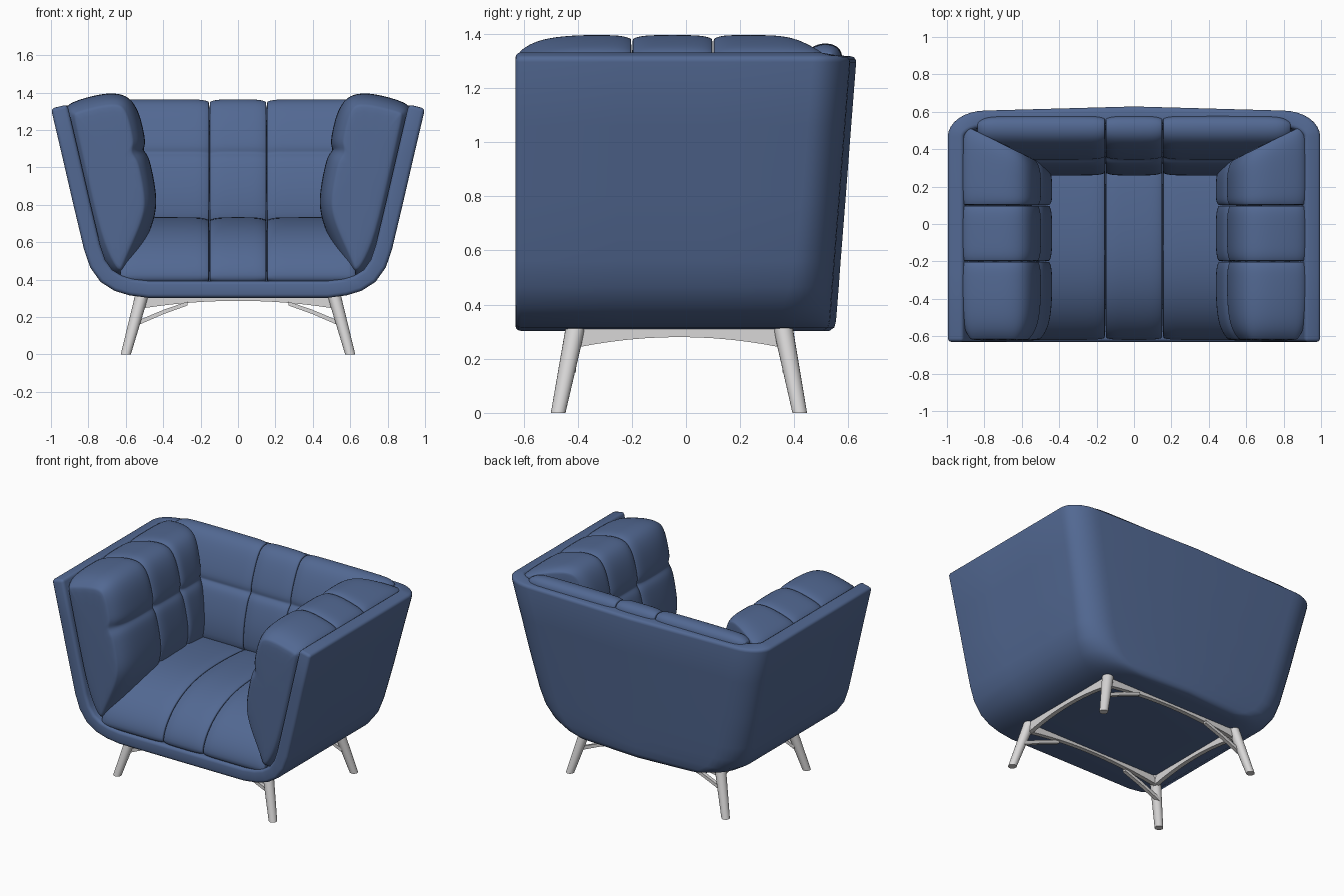
import bpy, bmesh, math
from mathutils import Vector

if "Cube" in bpy.data.objects:
    bpy.data.objects.remove(bpy.data.objects["Cube"])


def material(name, rgb):
    m = bpy.data.materials.new(name)
    m.diffuse_color = (*rgb, 1)
    m.use_nodes = True
    m.node_tree.nodes["Principled BSDF"].inputs["Base Color"].default_value = m.diffuse_color
    return m


BLUE = material("blue fabric", (0.085, 0.14, 0.29))
GREY = material("pale grey legs", (0.69, 0.68, 0.68))


def finish(name, bm, mat, smooth=True):
    me = bpy.data.meshes.new(name)
    bm.to_mesh(me)
    bm.free()
    me.materials.append(mat)
    for p in me.polygons:
        p.use_smooth = smooth
    ob = bpy.data.objects.new(name, me)
    bpy.context.scene.collection.objects.link(ob)
    return ob


def loft(bm, rings, closed):
    rows = [[bm.verts.new(p) for p in r] for r in rings]
    n = len(rows[0])
    for a, b in zip(rows, rows[1:]):
        for i in range(n if closed else n - 1):
            j = (i + 1) % n
            bm.faces.new((a[i], a[j], b[j], b[i]))
    return rows


# Outer shell: stacked U-shaped outlines, open at front and top
def outline(w, z, back, ry):
    rx, right = min(0.2, w * 0.3), []
    for i in range(9):
        a = math.pi / 2 * i / 8
        right.append((w - rx + rx * math.cos(a), back - 0.022 - ry + ry * math.sin(a), z))
    ys = (-0.63, -0.25, 0.1)
    right = [(w, y, z) for y in ys] + right
    return right + [(0, back, z)] + [(-x, y, h) for x, y, h in reversed(right)]


levels = [(1.0, 1.315, 0.63, 0.14), (0.94, 1.06, 0.61, 0.14), (0.88, 0.8, 0.59, 0.14),
          (0.823, 0.56, 0.571, 0.15), (0.79, 0.465, 0.564, 0.16), (0.735, 0.388, 0.558, 0.18),
          (0.66, 0.34, 0.554, 0.2), (0.58, 0.316, 0.548, 0.22), (0.48, 0.303, 0.53, 0.22)]
bm = bmesh.new()
rows = loft(bm, [outline(*l) for l in levels], False)
bottom = bm.faces.new(rows[-1])
bmesh.ops.recalc_face_normals(bm, faces=bm.faces)
bm.normal_update()
if bottom.normal.z > 0:
    bmesh.ops.reverse_faces(bm, faces=bm.faces)
shell = finish("outer_shell", bm, BLUE)
s = shell.modifiers.new("thickness", 'SOLIDIFY')
s.thickness, s.offset = 0.09, -1
# Apply the thickness, then round only the rim edges
thick = bpy.data.meshes.new_from_object(shell.evaluated_get(bpy.context.evaluated_depsgraph_get()))
shell.modifiers.clear()
bm = bmesh.new()
bm.from_mesh(thick)
rim = [e for e in bm.edges if len(e.link_faces) == 2 and e.calc_face_angle() > 1.0
       and all(v.co.y < -0.6 or v.co.z > 1.28 for v in e.verts)]
bmesh.ops.bevel(bm, geom=rim, offset=0.02, segments=3, profile=0.5, affect='EDGES',
                clamp_overlap=True)
bm.to_mesh(shell.data)
bm.free()
bpy.data.meshes.remove(thick)
bpy.context.view_layer.objects.active = shell
shell.select_set(True)
bpy.ops.object.shade_smooth_by_angle(angle=math.radians(40))
shell.select_set(False)


# Padded cushion: a profile extruded from a to b with softly tucked ends
def inset(profile, d):
    n, out = len(profile), []
    area = sum(profile[i - 1][0] * profile[i][1] - profile[i][0] * profile[i - 1][1]
               for i in range(n))
    sign = 1 if area > 0 else -1
    for i in range(n):
        p, q = Vector(profile[i - 1]), Vector(profile[(i + 1) % n])
        t = (q - p).normalized()
        out.append(Vector(profile[i]) + Vector((-t.y, t.x)) * d * sign)
    return out


def cushion(name, profile, a, b, place, end_a, end_b):
    steps = [(0, 1), (0.05, 0.9), (0.2, 0.5), (0.5, 0.15), (1, 0)]
    sect = [(a + f * end_a[1], d * end_a[0]) for f, d in steps]
    sect += [(b - f * end_b[1], d * end_b[0]) for f, d in reversed(steps)]
    bm = bmesh.new()
    rows = loft(bm, [[place(p.x, p.y, t) for p in inset(profile, d)] for t, d in sect], True)
    bm.faces.new(rows[0])
    bm.faces.new(rows[-1])
    bmesh.ops.recalc_face_normals(bm, faces=bm.faces)
    ob = finish(name, bm, BLUE)
    m = ob.modifiers.new("soft", 'SUBSURF')
    m.levels = m.render_levels = 2


def along_x(u, v, t):
    return (t, u, v)


# Seat and back, three panels each
seat = [(0.45, 0.38), (0.45, 0.68), (0.3, 0.72), (0.1, 0.735), (-0.15, 0.735), (-0.35, 0.695),
        (-0.5, 0.615), (-0.595, 0.51), (-0.628, 0.42), (-0.61, 0.365), (-0.3, 0.36)]
back = [(0.5, 0.66), (0.27, 0.66), (0.255, 0.75), (0.265, 0.88), (0.30, 1.01), (0.322, 1.06),
        (0.352, 1.08), (0.338, 1.10), (0.37, 1.2), (0.415, 1.3), (0.46, 1.355), (0.52, 1.37),
        (0.575, 1.35), (0.585, 1.28), (0.55, 1.0)]
soft = (0.016, 0.09)
for label, prof, w, end in (("seat", seat, 0.63, (0.02, 0.06)), ("back", back, 0.84, (0.04, 0.12))):
    cushion(label + "_left_panel", prof, -w, -0.153, along_x, end, soft)
    cushion(label + "_middle_panel", prof, -0.153, 0.153, along_x, soft, soft)
    cushion(label + "_right_panel", prof, 0.153, w, along_x, soft, end)

# Arms, three panels each side; the rear panel is mitred against the back
arm = [(0.61, 0.385), (0.555, 0.47), (0.485, 0.62), (0.437, 0.75), (0.435, 0.86), (0.462, 1.0),
       (0.482, 1.07), (0.512, 1.095), (0.492, 1.12), (0.505, 1.2), (0.53, 1.3), (0.58, 1.38),
       (0.66, 1.4), (0.75, 1.39), (0.86, 1.36), (0.925, 1.33), (0.94, 1.26), (0.88, 1.0),
       (0.79, 0.6), (0.705, 0.43)]
for sx, sname in ((-1, "left"), (1, "right")):
    def along_y(u, v, t, sx=sx):
        if t > 0.1:
            t = 0.1 + (t - 0.1) * (0.2 + (u - 0.44) * 0.5) / 0.4
        return (sx * u, t, v)
    cushion(sname + "_arm_front_panel", arm, -0.624, -0.2, along_y, (0.07, 0.22), soft)
    cushion(sname + "_arm_middle_panel", arm, -0.2, 0.1, along_y, soft, soft)
    cushion(sname + "_arm_rear_panel", arm, 0.1, 0.5, along_y, soft, (0.03, 0.15))


# Legs and base frame
def leg(name, foot, top):
    bm = bmesh.new()
    rings = []
    for (x, y, z), r in ((foot, 0.027), (top, 0.037)):
        rings.append([(x + r * math.cos(i * math.pi / 10), y + r * math.sin(i * math.pi / 10), z)
                      for i in range(20)])
    rows = loft(bm, rings, True)
    bm.faces.new(rows[0])
    bm.faces.new(rows[1])
    bmesh.ops.recalc_face_normals(bm, faces=bm.faces)
    ob = finish(name, bm, GREY)
    for p in ob.data.polygons:
        p.use_smooth = len(p.vertices) == 4


def board(name, pts, pos, thick, place):
    bm = bmesh.new()
    rows = loft(bm, [[place(u, v, pos + d) for u, v in pts] for d in (-thick / 2, thick / 2)], True)
    bm.faces.new(rows[0])
    bm.faces.new(rows[1])
    bmesh.ops.recalc_face_normals(bm, faces=bm.faces)
    finish(name, bm, GREY, False)


def arch(a, b, low, high):
    pts = [(b, 0.32), (a, 0.32)]
    for i in range(13):
        f = i / 12
        pts.append((a + (b - a) * f, high - (high - low) * (2 * f - 1) ** 2))
    return pts


def facing_front(u, v, t):
    return (u, t, v)


for fname, fy, ty in (("front", -0.472, -0.405), ("rear", 0.42, 0.355)):
    board(fname + "_apron", arch(-0.52, 0.52, 0.245, 0.287), ty, 0.03, facing_front)
    for sx, sname in ((-1, "left"), (1, "right")):
        leg(f"{fname}_{sname}_leg", (sx * 0.6, fy, 0), (sx * 0.51, ty, 0.33))
        brace = [(sx * 0.55, 0.15), (sx * 0.4, 0.215), (sx * 0.27, 0.262),
                 (sx * 0.27, 0.283), (sx * 0.4, 0.238), (sx * 0.55, 0.175)]
        board(f"{fname}_{sname}_brace", brace, (fy + ty) / 2 + 0.3 * (ty - fy), 0.025, facing_front)
for sx, sname in ((-1, "left"), (1, "right")):
    board(sname + "_side_rail", arch(-0.41, 0.36, 0.24, 0.28), sx * 0.515, 0.03, along_x)
